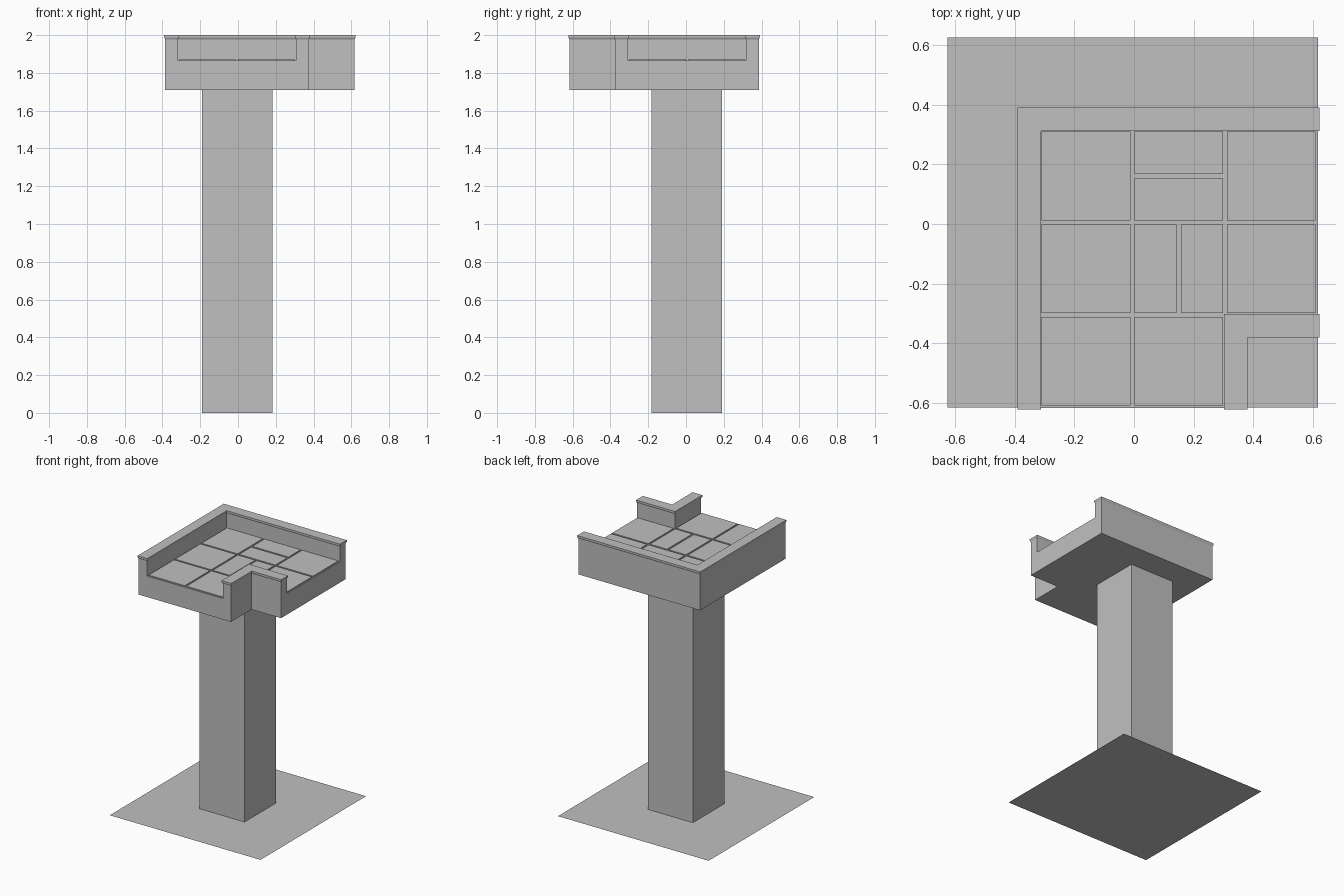
import bpy
import bmesh

cube = bpy.data.objects.get("Cube")
if cube:
    bpy.data.objects.remove(cube, do_unlink=True)

grey = bpy.data.materials.new("stone grey")
grey.use_nodes = True
colour = (0.53, 0.53, 0.53, 1)
grey.diffuse_color = colour
grey.node_tree.nodes["Principled BSDF"].inputs["Base Color"].default_value = colour


def finish(name, bm):
    mesh = bpy.data.meshes.new(name)
    bmesh.ops.recalc_face_normals(bm, faces=bm.faces)
    bm.to_mesh(mesh)
    bm.free()
    mesh.materials.append(grey)
    obj = bpy.data.objects.new(name, mesh)
    bpy.context.collection.objects.link(obj)
    return obj


def loft(bm, rings, bottom=True):
    """Skin a stack of (outline, height) rings and cap it."""
    loops = [[bm.verts.new((x, y, z)) for x, y in pts] for pts, z in rings]
    for low, high in zip(loops, loops[1:]):
        for i in range(len(low)):
            j = (i + 1) % len(low)
            bm.faces.new((low[i], low[j], high[j], high[i]))
    bm.faces.new(loops[-1])
    if bottom:
        bm.faces.new(loops[0][::-1])


def rect(x0, x1, y0, y1):
    return [(x0, y0), (x1, y0), (x1, y1), (x0, y1)]


def corner(c, h, end):
    """L-shaped outline, symmetric about the diagonal, arms to front and left."""
    a, b = c - h, c + h
    return [(a, -end), (b, -end), (b, -b), (end, -b), (end, -a), (a, -a)]


BASE, FLOOR, TILE, TOP = 1.71, 1.866, 1.873, 2.0
END = 0.618

# Ground sheet
bm = bmesh.new()
bm.faces.new([bm.verts.new((x, y, 0)) for x, y in rect(-0.626, 0.617, -0.616, 0.627)])
finish("ground_sheet", bm)

# Square pillar
bm = bmesh.new()
loft(bm, [(rect(-0.19, 0.182, -0.182, 0.19), z) for z in (0, BASE)])
finish("pillar", bm)

# Deck slab with one notched corner
bm = bmesh.new()
loft(bm, [(corner(-0.005, 0.381, END), z) for z in (BASE, FLOOR)])
finish("deck_slab", bm)

# Parapets with a flared coping lip
for name, c in (("outer_parapet", -0.3515), ("inner_parapet", 0.3415)):
    bm = bmesh.new()
    layers = [(FLOOR, 0.0345, END), (1.978, 0.0345, END),
              (1.988, 0.04, 0.623), (TOP, 0.04, 0.623)]
    loft(bm, [(corner(c, h, end), z) for z, h, end in layers], bottom=False)
    finish(name, bm)

# Paving tiles: a three by three grid without the notched corner
bm = bmesh.new()
STEP, SIZE, HALF = 0.311, 0.298, 0.142
for col in range(3):
    for row in range(3):
        if col == 2 and row == 0:
            continue
        x, y = -0.31 + STEP * col, -0.61 + STEP * row
        x1, y1 = x + SIZE, y + SIZE
        if col == 1 and row == 1:      # split side by side
            slabs = [(x, x + HALF, y, y1), (x1 - HALF, x1, y, y1)]
        elif col == 1 and row == 2:    # split front and back
            slabs = [(x, x1, y, y + HALF), (x, x1, y1 - HALF, y1)]
        else:
            slabs = [(x, x1, y, y1)]
        for s in slabs:
            loft(bm, [(rect(*s), FLOOR), (rect(*s), TILE)], bottom=False)
finish("paving_tiles", bm)
